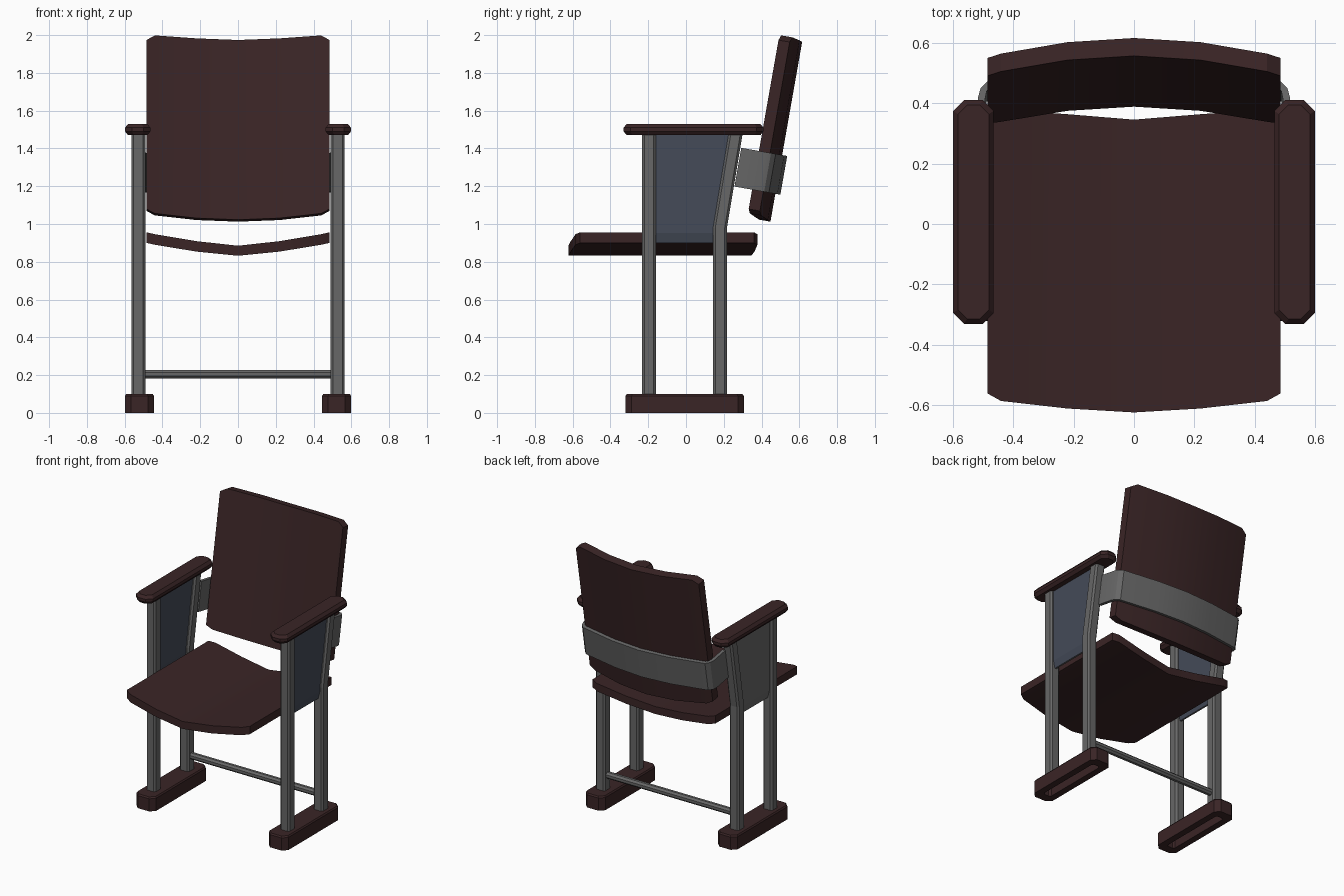
import bpy, bmesh, math

if "Cube" in bpy.data.objects:
    bpy.data.objects.remove(bpy.data.objects["Cube"])


def mat(name, r, g, b):
    m = bpy.data.materials.new(name)
    m.diffuse_color = (r, g, b, 1)
    m.use_nodes = True
    m.node_tree.nodes["Principled BSDF"].inputs["Base Color"].default_value = m.diffuse_color
    return m


WOOD = mat("dark red wood", 0.042, 0.018, 0.019)
STEEL = mat("grey steel", 0.135, 0.135, 0.135)
BLUE = mat("blue grey panel", 0.058, 0.070, 0.098)


def loft(name, rings, material, smooth=False):
    """Skin equal-length rings of points and cap both ends."""
    bm = bmesh.new()
    rows = [[bm.verts.new(p) for p in ring] for ring in rings]
    n = len(rows[0])
    for a, b in zip(rows, rows[1:]):
        for i in range(n):
            bm.faces.new((a[i], a[(i + 1) % n], b[(i + 1) % n], b[i]))
    bm.faces.new(rows[0])
    bm.faces.new(rows[-1])
    bmesh.ops.recalc_face_normals(bm, faces=bm.faces)
    me = bpy.data.meshes.new(name)
    bm.to_mesh(me)
    bm.free()
    me.materials.append(material)
    ob = bpy.data.objects.new(name, me)
    bpy.context.collection.objects.link(ob)
    if smooth:
        bpy.ops.object.select_all(action='DESELECT')
        ob.select_set(True)
        bpy.context.view_layer.objects.active = ob
        bpy.ops.object.shade_smooth_by_angle(angle=math.radians(30))
    return ob


def plan(cx, cy, hx, hy, c, z):
    """Rectangle with cut corners at height z."""
    q = [(hx, hy - c), (hx - c, hy), (c - hx, hy), (-hx, hy - c),
         (-hx, c - hy), (c - hx, -hy), (hx - c, -hy), (hx, c - hy)]
    return [(cx + x, cy + y, z) for x, y in q]


def both_sides(half):
    """Mirror a list of rings running from the outer edge to x = 0."""
    left = [[(-p[0],) + tuple(p[1:]) for p in ring] for ring in half]
    return left + half[-2::-1]


# Curved seat: x, front y, rear y, top z, bottom z
seat = [(0.485, -0.56, 0.36, 0.956, 0.90), (0.44, -0.585, 0.378, 0.946, 0.89),
        (0.22, -0.61, 0.363, 0.909, 0.854), (0, -0.623, 0.345, 0.885, 0.832)]
loft("seat", both_sides([[(x, f, t), (x, r, t), (x, r, b), (x, f, b)]
                         for x, f, r, t, b in seat]), WOOD, True)

# Leaning frame shared by the backrest and its bracket
S, C = math.sin(math.radians(10)), math.cos(math.radians(10))


def lean(x, d, h):
    return (x, 0.325 + h * S + d * C, 1.04 + h * C - d * S)


# Curved backrest: x, depth, bottom, top
back = [(0.485, 0.0, 0.04, 0.948), (0.44, 0.01, 0.018, 0.975),
        (0.22, 0.05, 0.0, 0.966), (0, 0.065, -0.006, 0.96)]
loft("backrest", both_sides([[lean(x, d, b), lean(x, d, t), lean(x, d + 0.06, t),
                              lean(x, d + 0.06, b)] for x, d, b, t in back]), WOOD, True)

# Steel band around the backrest: outer x, depth, inner x, depth
band = [(0.515, -0.095, 0.492, -0.095), (0.515, 0.035, 0.492, 0.03),
        (0.507, 0.065, 0.487, 0.055), (0.482, 0.09, 0.47, 0.068),
        (0.22, 0.136, 0.22, 0.112), (0, 0.152, 0, 0.127)]
loft("back_bracket", both_sides([[lean(a, b, 0.144), lean(a, b, 0.352), lean(c, d, 0.352),
                                  lean(c, d, 0.144)] for a, b, c, d in band]), STEEL, True)

for s, side in ((-1, "left"), (1, "right")):
    X = s * 0.528
    # Legs, the rear one bent back at seat height
    loft(side + "_front_leg", [plan(X, -0.196, 0.037, 0.037, 0.012, z)
                               for z in (0.09, 1.48)], STEEL)
    loft(side + "_rear_leg", [plan(X, y, 0.037, 0.037, 0.012, z) for y, z in
                              ((0.18, 0.09), (0.18, 0.98), (0.263, 1.48))], STEEL)
    # Foot with a slot underneath
    F = s * 0.522
    loft(side + "_foot", [plan(F, -0.007, hx, hy, c, z) for hx, hy, c, z in
                          ((0.03, 0.25, 0.012, 0.06), (0.03, 0.25, 0.012, 0.0),
                           (0.077, 0.313, 0.032, 0.0), (0.077, 0.313, 0.032, 0.09),
                           (0.070, 0.306, 0.030, 0.10))], WOOD)
    # Armrest with chamfered rims
    loft(side + "_armrest", [plan(s * 0.531, 0.04, 0.067 - i, 0.37 - i, 0.036 - i / 3, z)
                             for i, z in ((0.016, 1.47), (0, 1.49), (0, 1.51),
                                          (0.016, 1.53))], WOOD)
    # Side panel, tapered at the lower rim, blue on the +x side
    rings = []
    for z, rear, t in ((0.90, 0.155, 0.006), (0.952, 0.155, 0.018),
                       (0.98, 0.155, 0.018), (1.48, 0.24, 0.018)):
        rings.append([(X - t, -0.17, z), (X + t, -0.17, z), (X + t, rear, z), (X - t, rear, z)])
    panel = loft(side + "_side_panel", rings, STEEL)
    panel.data.materials.append(BLUE)
    for f in panel.data.polygons:
        f.material_index = 1 if f.normal.x > 0.3 else 0

# Crossbar between the rear legs
loft("crossbar", [[(x, 0.18 + 0.024 * math.cos((k + 0.5) * math.pi / 4),
                    0.204 + 0.024 * math.sin((k + 0.5) * math.pi / 4)) for k in range(8)]
                  for x in (-0.5, 0.5)], STEEL)
